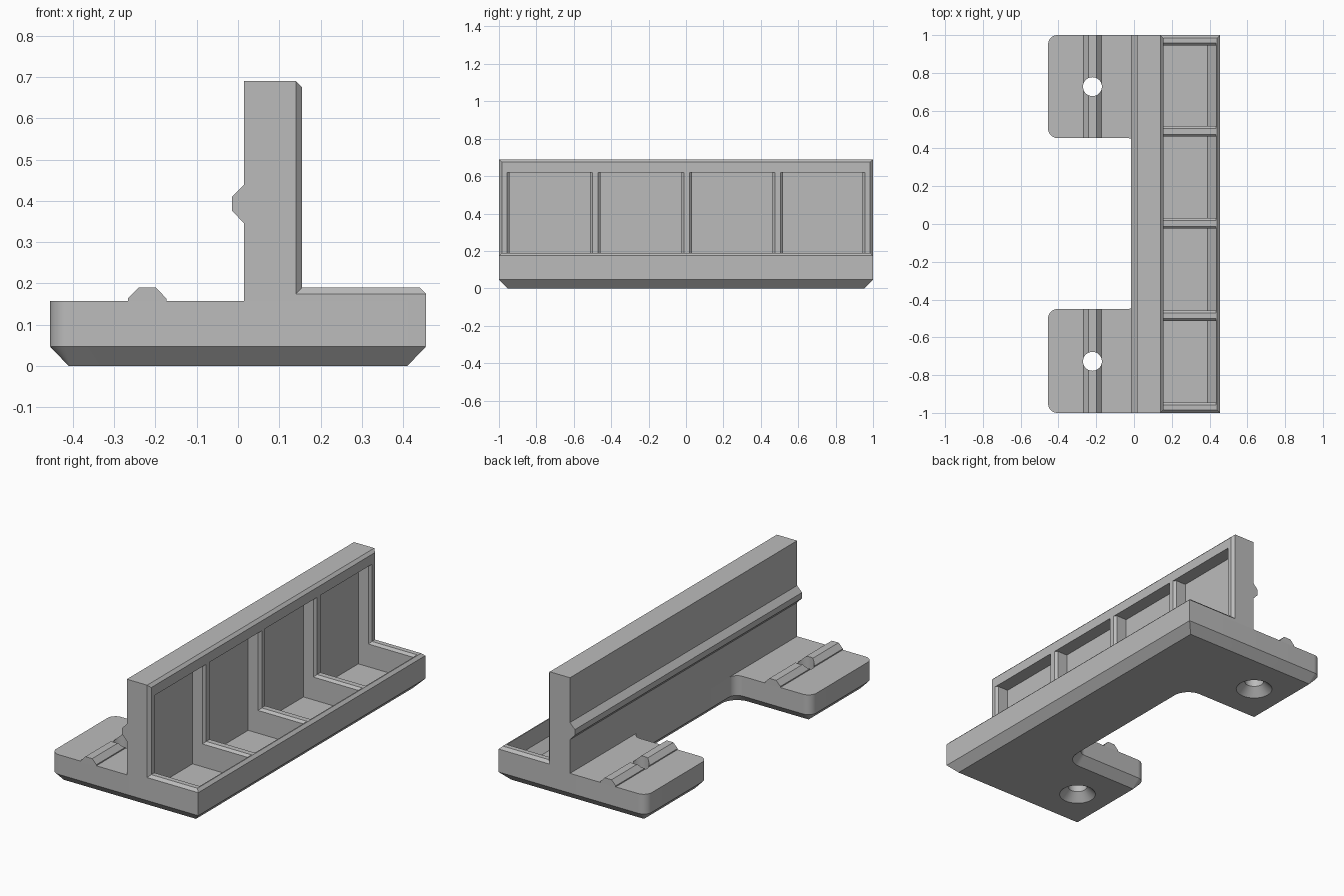
import bpy
import bmesh
from math import cos, sin, radians

if "Cube" in bpy.data.objects:
    bpy.data.objects.remove(bpy.data.objects["Cube"])

grey = bpy.data.materials.new("plain grey")
grey.use_nodes = True
grey.diffuse_color = (0.5, 0.5, 0.5, 1)
grey.node_tree.nodes["Principled BSDF"].inputs["Base Color"].default_value = (0.5, 0.5, 0.5, 1)


def loft(name, rings):
    """Solid skinned through rings of equal point count, capped at both ends."""
    bm = bmesh.new()
    loops = [[bm.verts.new(p) for p in ring] for ring in rings]
    n = len(loops[0])
    for a, b in zip(loops, loops[1:]):
        for i in range(n):
            j = (i + 1) % n
            bm.faces.new((a[i], a[j], b[j], b[i]))
    bm.faces.new(loops[0])
    bm.faces.new(loops[-1])
    bmesh.ops.recalc_face_normals(bm, faces=bm.faces)
    mesh = bpy.data.meshes.new(name)
    bm.to_mesh(mesh)
    bm.free()
    mesh.materials.append(grey)
    obj = bpy.data.objects.new(name, mesh)
    bpy.context.collection.objects.link(obj)
    return obj


def rect(a0, a1, b0, b1):
    return [(a0, b0), (a1, b0), (a1, b1), (a0, b1)]


def along_y(name, profile, y0, y1):
    return loft(name, [[(x, y, z) for x, z in profile] for y in (y0, y1)])


def arc(cx, cy, r, start, end, steps=10):
    angles = [radians(start + (end - start) * i / steps) for i in range(steps + 1)]
    return [(cx + r * cos(a), cy + r * sin(a)) for a in angles]


def cut(obj, cutters):
    bpy.context.view_layer.objects.active = obj
    for c in cutters:
        mod = obj.modifiers.new("cut", 'BOOLEAN')
        mod.operation = 'DIFFERENCE'
        mod.solver = 'EXACT'
        mod.object = c
        bpy.ops.object.modifier_apply(modifier=mod.name)


TAB_IN = {1: 0.455, -1: -0.45}      # inner edges of the two tabs
FLOOR_Z, PLATE_Z, SHELF_Z = 0.05, 0.157, 0.19
BACK, FACE, LIP, EDGE = 0.015, 0.155, 0.434, 0.455


# Base plate: notched outline, bottom edge chamfered all round
def outline(d, z):
    r, big = 0.05 - d, 0.05 + d
    hi, lo, cx, nx = TAB_IN[1], TAB_IN[-1], -EDGE + 0.05, BACK - 0.05
    pts = [(EDGE - d, -1 + d), (EDGE - d, 1 - d)]
    pts += arc(cx, 0.95, r, 90, 180) + arc(cx, hi + 0.05, r, 180, 270)
    pts += arc(nx, hi - 0.05, big, 90, 0) + arc(nx, lo + 0.05, big, 0, -90)
    pts += arc(cx, lo - 0.05, r, 90, 180) + arc(cx, -0.95, r, 180, 270)
    return [(x, y, z) for x, y in pts]


base = loft("base_plate", [outline(0.045, 0), outline(0, 0.047), outline(0, PLATE_Z)])

# Upright wall and raised shelf, with chamfered outer edges
wall = loft("upright_wall", [
    [(x, y, z) for y, z in rect(-1 + c, 1 - c, PLATE_Z, 0.69 - c)]
    for x, c in ((BACK, 0), (0.14, 0), (FACE, 0.015))])
shelf = loft("front_shelf", [
    [(x, y, z) for x, y in rect(0.14, EDGE - c, -1 + c, 1 - c)]
    for z, c in ((PLATE_Z, 0), (0.175, 0), (SHELF_Z, 0.015))])

# Ridge along the back of the wall
along_y("wall_ridge", [(0.03, 0.345), (BACK, 0.345), (-0.015, 0.377),
                       (-0.015, 0.409), (BACK, 0.44), (0.03, 0.44)], -1, 1)

# Ridges across the two tabs
bump = [(-0.267, 0.15), (-0.267, 0.163), (-0.241, SHELF_Z),
        (-0.199, SHELF_Z), (-0.173, 0.163), (-0.173, 0.15)]
ridges = {s: along_y("tab_ridge_" + n, bump, TAB_IN[s], s)
          for s, n in ((1, "rear"), (-1, "front"))}

# Four recessed bays running down the wall and into the shelf, ribs between
cutters = []
centres = [-0.973, -0.486, 0.003, 0.49, 0.973]
bay = [(0.08, FLOOR_Z), (0.39, FLOOR_Z), (LIP, FLOOR_Z + 0.044), (LIP, 0.62), (0.08, 0.62)]
for a, b in zip(centres, centres[1:]):
    y0, y1, c = a + 0.028, b - 0.028, 0.013
    cutters.append(along_y("bay_cutter", bay, y0, y1))
    cutters.append(loft("rib_chamfer_cutter", [
        [(x, y, z) for x, z in rect(FACE - d, LIP, SHELF_Z - d, 0.62)]
        for y, d in ((y0 - c, 0), (y0, c), (y1, c), (y1 + c, 0))]))
for part in (base, wall, shelf):
    cut(part, cutters)

# Countersunk screw holes through the tabs
for s, ridge in ridges.items():
    hole = loft("hole_cutter", [
        [(x, y, z) for x, y in arc(-0.22, s * 0.727, r, 0, 351, 39)]
        for z, r in ((-0.01, 0.105), (0.045, 0.05), (0.3, 0.05))])
    cut(base, [hole])
    cut(ridge, [hole])
    cutters.append(hole)

for c in cutters:
    bpy.data.objects.remove(c)

# Smooth the rounded corners and holes, keep every other edge crisp
for obj in [base, *ridges.values()]:
    obj.data.shade_smooth()
    obj.data.set_sharp_from_angle(angle=radians(30))
